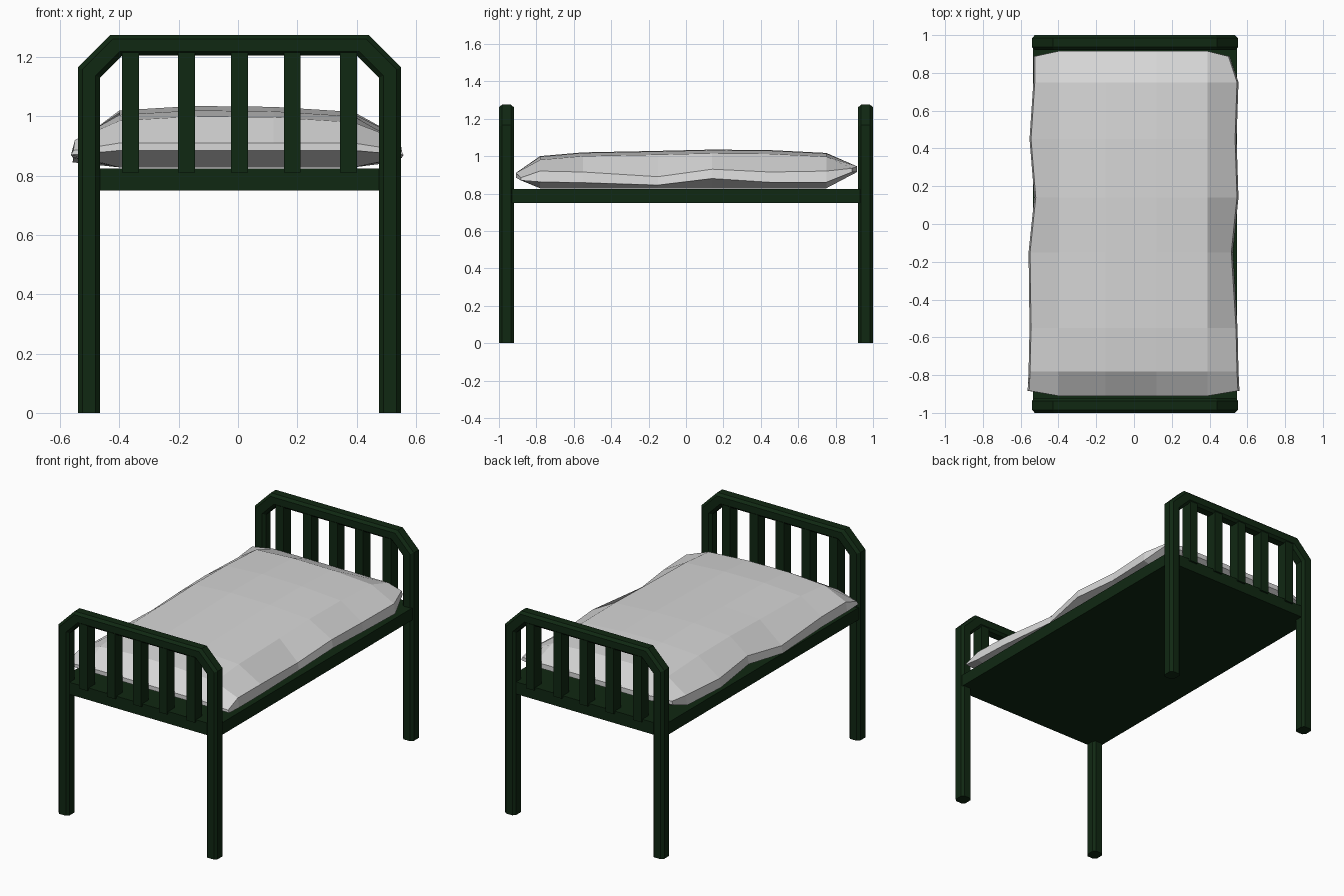
import bpy, bmesh

if "Cube" in bpy.data.objects:
    bpy.data.objects.remove(bpy.data.objects["Cube"])

CX = 0.005  # centre line of the frame


def material(name, rgb):
    m = bpy.data.materials.new(name)
    m.diffuse_color = (*rgb, 1)
    m.use_nodes = True
    m.node_tree.nodes["Principled BSDF"].inputs["Base Color"].default_value = m.diffuse_color
    return m


GREEN = material("dark green paint", (0.005, 0.021, 0.006))
WHITE = material("off white cloth", (0.68, 0.68, 0.68))


def finish(name, bm, mat):
    bmesh.ops.recalc_face_normals(bm, faces=bm.faces)
    me = bpy.data.meshes.new(name)
    bm.to_mesh(me)
    bm.free()
    me.materials.append(mat)
    ob = bpy.data.objects.new(name, me)
    bpy.context.collection.objects.link(ob)
    return ob


def box(name, x0, x1, y0, y1, z0, z1):
    bm = bmesh.new()
    bmesh.ops.create_cube(bm, size=1)
    for v in bm.verts:
        v.co = ((x0 + x1) / 2 + v.co.x * (x1 - x0),
                (y0 + y1) / 2 + v.co.y * (y1 - y0),
                (z0 + z1) / 2 + v.co.z * (z1 - z0))
    return finish(name, bm, GREEN)


# End frame: chamfered section swept between an outer and an inner outline
def end_frame(name, yc):
    half_out = [(0.545, 0), (0.545, 1.165), (0.435, 1.275)]
    half_in = [(0.47, 0), (0.47, 1.13), (0.395, 1.205)]

    def arch(half):
        return half + [(-x, z) for x, z in reversed(half)]

    section = [(0.2, -1), (0.8, -1), (1, -0.6), (1, 0.6),
               (0.8, 1), (0.2, 1), (0, 0.6), (0, -0.6)]
    bm = bmesh.new()
    rings = []
    for (xo, zo), (xi, zi) in zip(arch(half_out), arch(half_in)):
        rings.append([bm.verts.new((CX + xi + (xo - xi) * u, yc + 0.04 * w, zi + (zo - zi) * u))
                      for u, w in section])
    for a, b in zip(rings, rings[1:]):
        for i in range(8):
            j = (i + 1) % 8
            bm.faces.new((a[i], a[j], b[j], b[i]))
    bm.faces.new(rings[0])
    bm.faces.new(rings[-1])
    finish(name, bm, GREEN)


for label, yc in (("foot", -0.96), ("head", 0.96)):
    end_frame(label + "_end_frame", yc)
    # Upright slats
    for i, x in enumerate((-0.3675, -0.178, 0, 0.178, 0.3675)):
        box(f"{label}_slat_{i + 1}", CX + x - 0.0285, CX + x + 0.0285,
            yc - 0.036, yc + 0.036, 0.81, 1.215)

# Bed base
box("bed_base", CX - 0.54, CX + 0.54, -0.985, 0.985, 0.75, 0.825)

# Lumpy mattress: top and bottom grids joined by a narrow side band
xs = (-0.40, -0.15, 0.12, 0.39)
left = (-0.555, -0.55, -0.545, -0.55, -0.52, -0.545, -0.525, -0.525)
right = (0.55, 0.545, 0.54, 0.515, 0.545, 0.535, 0.545, 0.50)
ys = (-0.91, -0.78, -0.55, -0.15, 0.14, 0.45, 0.75, 0.915)
top_z = (0.91, 1.0, 1.02, 1.028, 1.035, 1.032, 1.017, 0.945)
rim_z = (0.905, 0.92, 0.915, 0.89, 0.93, 0.915, 0.92, 0.935)
low_z = (0.885, 0.862, 0.858, 0.845, 0.88, 0.86, 0.86, 0.915)
drop = (0.015, 0.0, 0.003, 0.02)

bm = bmesh.new()
top, low = [], []
for r, y in enumerate(ys):
    end = r in (0, 7)
    trow, lrow = [], []
    for c, x in enumerate((left[r], *xs, right[r])):
        side = c in (0, 5)
        yy = y * (0.97 if end and side else 1)
        if side:
            zt, zl = rim_z[r] - (0.02 if r == 0 else 0), low_z[r] - (0.015 if r == 0 else 0)
            xl = x * 1.015
        else:
            zt = top_z[r] - (0 if end else drop[c - 1])
            zl, xl = (low_z[r] if end else 0.828), x
        trow.append(bm.verts.new((x, yy, zt)))
        lrow.append(bm.verts.new((xl, yy, zl)))
    top.append(trow)
    low.append(lrow)
for g in (top, low):
    for r in range(7):
        for c in range(5):
            bm.faces.new((g[r][c], g[r][c + 1], g[r + 1][c + 1], g[r + 1][c]))


def border(g):
    return (g[0] + [row[5] for row in g[1:7]] + g[7][::-1]
            + [row[0] for row in g[6:0:-1]])


t, l = border(top), border(low)
for i in range(len(t)):
    j = (i + 1) % len(t)
    bm.faces.new((t[i], t[j], l[j], l[i]))
finish("mattress", bm, WHITE)
